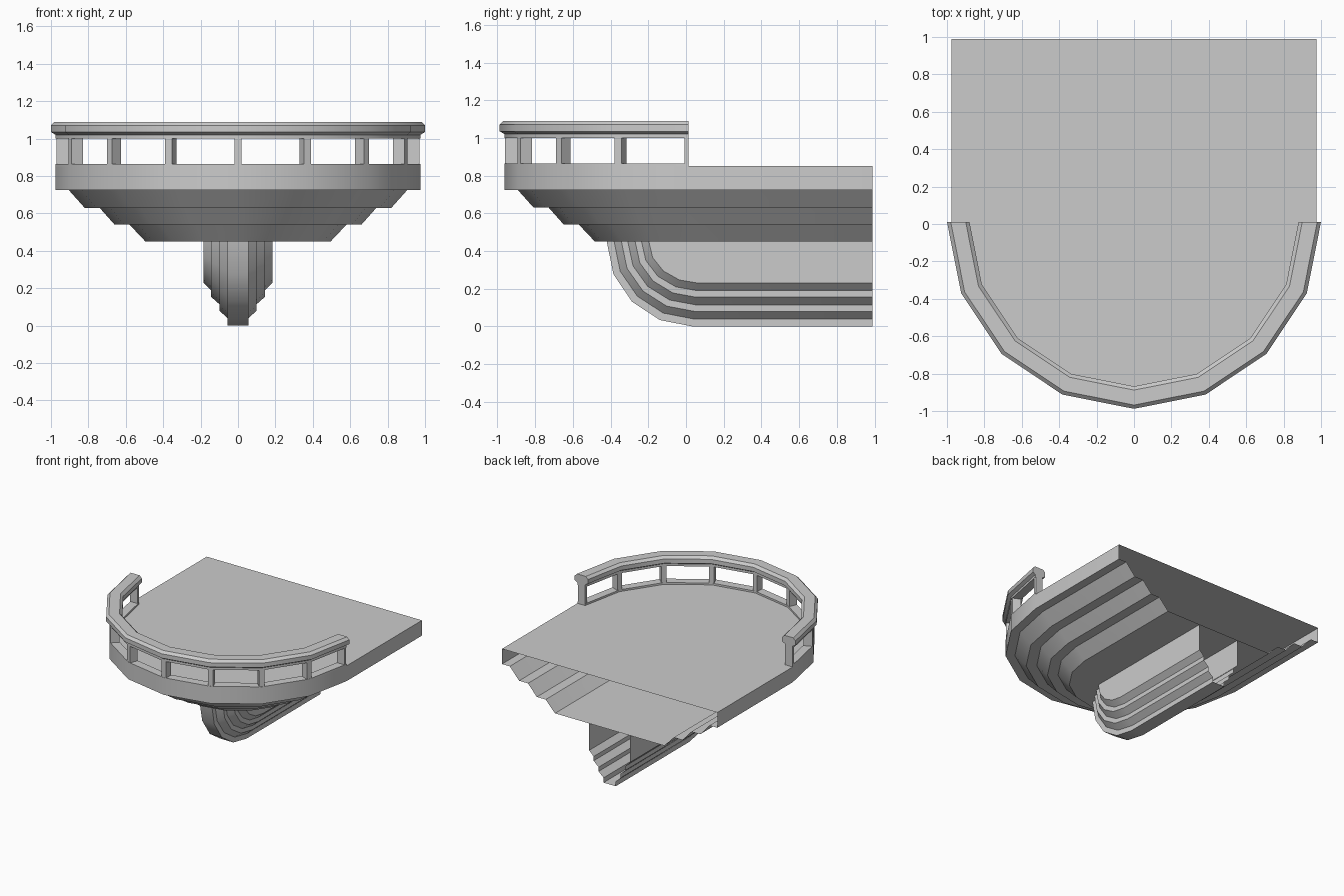
import bpy, bmesh, math
from mathutils import Matrix

if "Cube" in bpy.data.objects:
    bpy.data.objects.remove(bpy.data.objects["Cube"])

CY = 0.012      # y of the half-circle centre
BACK = 0.988    # y of the open rear edge
SEG = 8         # segments in the half circle


def finish(name, bm):
    me = bpy.data.meshes.new(name)
    bm.to_mesh(me)
    bm.free()
    ob = bpy.data.objects.new(name, me)
    bpy.context.collection.objects.link(ob)
    bpy.ops.object.select_all(action='DESELECT')
    ob.select_set(True)
    bpy.context.view_layer.objects.active = ob
    bpy.ops.object.shade_smooth_by_angle(angle=math.radians(30))
    return ob


def arc(r, z):
    return [(r * math.cos(math.pi * i / SEG), CY - r * math.sin(math.pi * i / SEG), z)
            for i in range(SEG + 1)]


def u_shape(r, z):
    return [(r, BACK, z)] + arc(r, z) + [(-r, BACK, z)]


def grid(bm, rows):
    """Skin neighbouring rows of points with quads."""
    v = [[bm.verts.new(p) for p in row] for row in rows]
    for a, b in zip(v, v[1:]):
        for k in range(len(a) - 1):
            bm.faces.new((a[k], a[k + 1], b[k + 1], b[k]))
    return v


# Platform shell with stepped underside, open at the back
bm = bmesh.new()
steps = [(0.975, 0.85), (0.975, 0.725), (0.905, 0.725), (0.82, 0.63), (0.74, 0.63),
         (0.66, 0.54), (0.58, 0.54), (0.495, 0.45)]
v = grid(bm, [u_shape(r, z) for r, z in steps])
bm.faces.new(v[0][::-1])
bm.faces.new(v[-1])
finish("balcony_platform", bm)


# Supporting bracket: stepped section swept along the floor and up a quarter arc
def bracket_path(w, z):
    start, end, top = 0.035 + 0.13 * z, -0.42 + 0.97 * z, 0.45
    pts = [(w, BACK, z)]
    for k in range(5):
        a = math.pi / 2 * k / 4
        pts.append((w, start - (start - end) * math.sin(a), top - (top - z) * math.cos(a)))
    return pts


bm = bmesh.new()
half = [(0.055, 0.0), (0.055, 0.04), (0.10, 0.08), (0.10, 0.115),
        (0.145, 0.155), (0.145, 0.19), (0.185, 0.23)]
section = [(-w, z) for w, z in reversed(half)] + half
v = [[bm.verts.new(p) for p in bracket_path(w, z)] for w, z in section]
for a, b in zip(v, v[1:]):
    for k in range(len(a) - 1):
        bm.faces.new((a[k], b[k], b[k + 1], a[k + 1]))
bm.faces.new(v[0] + [bm.verts.new((-0.185, BACK, 0.45))])
bm.faces.new((v[-1] + [bm.verts.new((0.185, BACK, 0.45))])[::-1])
finish("support_bracket", bm)


# Curb and handrail: closed profiles swept round the half circle
def sweep(name, profile):
    bm = bmesh.new()
    v = grid(bm, [arc(r, z) for r, z in profile + profile[:1]])
    bmesh.ops.remove_doubles(bm, verts=bm.verts, dist=1e-5)
    bmesh.ops.holes_fill(bm, edges=[e for e in bm.edges if e.is_boundary], sides=0)
    bmesh.ops.recalc_face_normals(bm, faces=bm.faces)
    finish(name, bm)


sweep("curb", [(0.975, 0.85), (0.975, 0.865), (0.905, 0.865), (0.905, 0.85)])
sweep("handrail", [(0.975, 1.0), (0.975, 1.02), (1.0, 1.035), (1.0, 1.07), (0.98, 1.09),
                   (0.90, 1.09), (0.88, 1.07), (0.88, 1.035), (0.905, 1.02), (0.905, 1.0)])

# Posts at every corner of the railing; the two end posts are half width
bm = bmesh.new()
for i in range(SEG + 1):
    a = -math.pi * i / SEG
    t, off = 0.04, 0.0
    if i in (0, SEG):
        t, off = 0.02, (-0.01 if i == 0 else 0.01)
    m = (Matrix.Translation((0, CY, 0)) @ Matrix.Rotation(a, 4, 'Z')
         @ Matrix.Translation((0.938, off, 0.9325)) @ Matrix.Diagonal((0.067, t, 0.139, 1)))
    bmesh.ops.create_cube(bm, size=1, matrix=m)
finish("railing_posts", bm)
